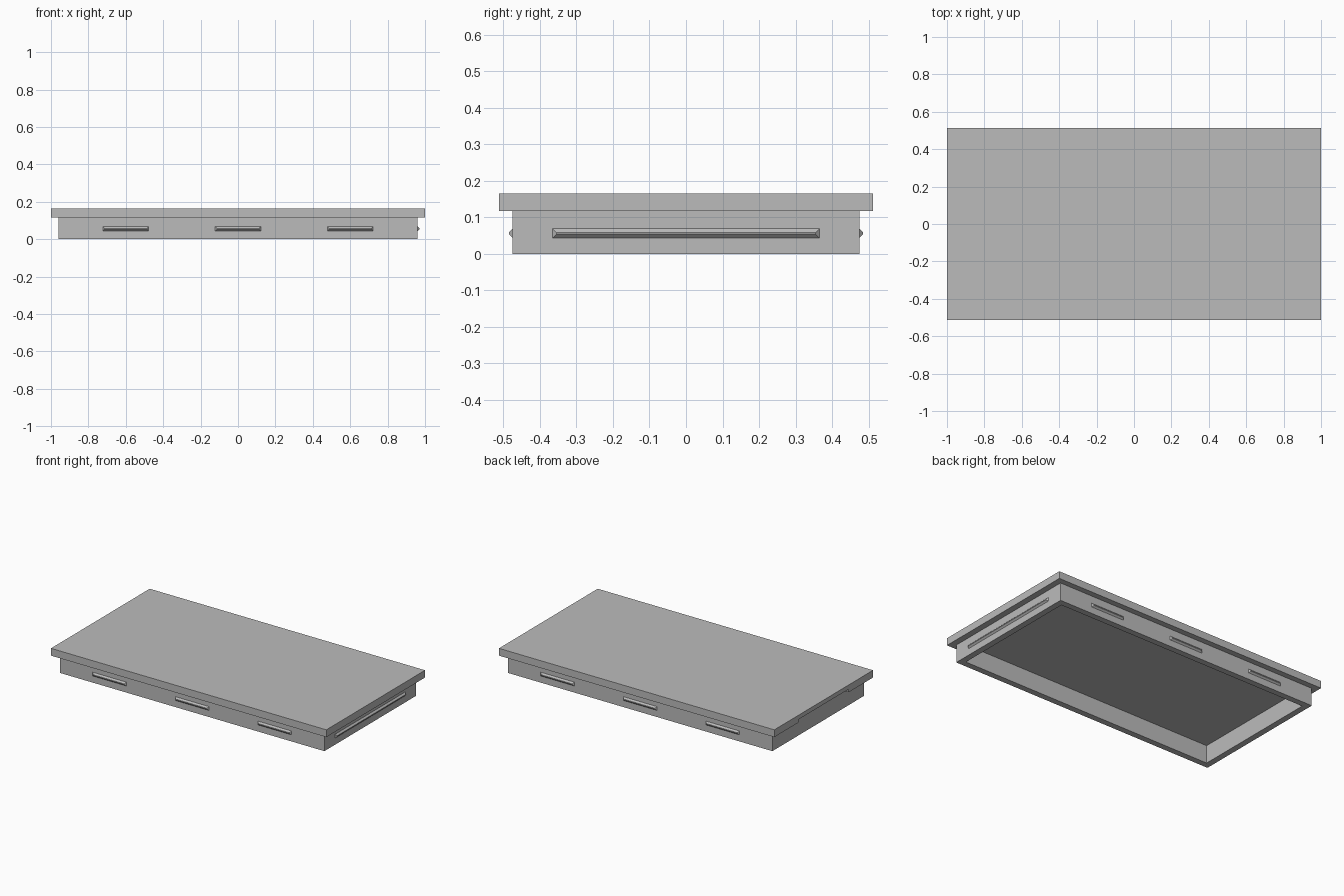
import bpy
import bmesh
from math import pi
from mathutils import Matrix, Vector

if "Cube" in bpy.data.objects:
    bpy.data.objects.remove(bpy.data.objects["Cube"], do_unlink=True)

# Single grey finish
grey = bpy.data.materials.new("plain_grey")
grey.use_nodes = True
colour = (0.5, 0.5, 0.5, 1)
grey.diffuse_color = colour
grey.node_tree.nodes["Principled BSDF"].inputs["Base Color"].default_value = colour

LID_X, LID_Y, LID_BOTTOM, LID_TOP = 1.0, 0.512, 0.117, 0.165
BODY_X, BODY_Y, WALL = 0.96, 0.475, 0.04
NOTCH_Y, NOTCH_RISE = 0.26, 0.02
HANDLE_Z, HANDLE_HALF, RAISE = 0.056, 0.0125, 0.01


def finish(name, bm):
    bmesh.ops.recalc_face_normals(bm, faces=bm.faces)
    mesh = bpy.data.meshes.new(name)
    bm.to_mesh(mesh)
    bm.free()
    mesh.materials.append(grey)
    obj = bpy.data.objects.new(name, mesh)
    bpy.context.collection.objects.link(obj)
    return obj


def box(name, low, high):
    bm = bmesh.new()
    low, high = Vector(low), Vector(high)
    bmesh.ops.create_cube(bm, size=1, matrix=Matrix.Translation((low + high) / 2)
                          @ Matrix.Diagonal((high - low).to_4d()))
    return finish(name, bm)


def cut(target, cutter):
    mod = target.modifiers.new("cut", "BOOLEAN")
    mod.operation = "DIFFERENCE"
    mod.solver = "EXACT"
    mod.object = cutter
    cutter.hide_render = True
    cutter.hide_viewport = True
    cutter.display_type = "WIRE"


def handle(name, length, along, out, angle):
    """Raised bar with sloping sides, standing out from a wall."""
    bm = bmesh.new()
    rings = []
    for depth, inset in ((-0.005, 0), (0, 0), (RAISE, RAISE)):
        x, z = length / 2 - inset, HANDLE_HALF - inset
        rings.append([bm.verts.new((sx * x, -depth, sz * z))
                      for sx, sz in ((-1, -1), (1, -1), (1, 1), (-1, 1))])
    bm.faces.new(rings[0])
    bm.faces.new(rings[-1])
    for a, b in zip(rings, rings[1:]):
        for i in range(4):
            j = (i + 1) % 4
            bm.faces.new((a[i], a[j], b[j], b[i]))
    bm.transform(Matrix.Rotation(angle, 4, "Z")
                 @ Matrix.Translation((along, -out, HANDLE_Z)))
    return finish(name, bm)


# Lid with a finger notch under its right-hand overhang
lid = box("lid", (-LID_X, -LID_Y, LID_BOTTOM), (LID_X, LID_Y, LID_TOP))
notch = box("notch_cutter", (-LID_X - 0.1, -NOTCH_Y, LID_BOTTOM - 0.05),
            (-BODY_X, NOTCH_Y, LID_BOTTOM + NOTCH_RISE))
cut(lid, notch)

# Hollow frame, open underneath
for side, sign in (("front", -1), ("back", 1)):
    box(side + "_wall", (-BODY_X, min(sign * BODY_Y, sign * (BODY_Y - WALL)), 0),
        (BODY_X, max(sign * BODY_Y, sign * (BODY_Y - WALL)), LID_BOTTOM))
for side, sign in (("right", -1), ("left", 1)):
    box(side + "_wall", (min(sign * BODY_X, sign * (BODY_X - WALL)), WALL - BODY_Y, 0),
        (max(sign * BODY_X, sign * (BODY_X - WALL)), BODY_Y - WALL, LID_BOTTOM))

# Three short handles on each long side, one long handle on the left end
for side, angle in (("front", 0), ("back", pi)):
    for i in (-1, 0, 1):
        handle(f"{side}_handle_{i + 2}", 0.245, i * 0.6, BODY_Y, angle)
handle("left_handle", 0.73, 0, BODY_X, pi / 2)
